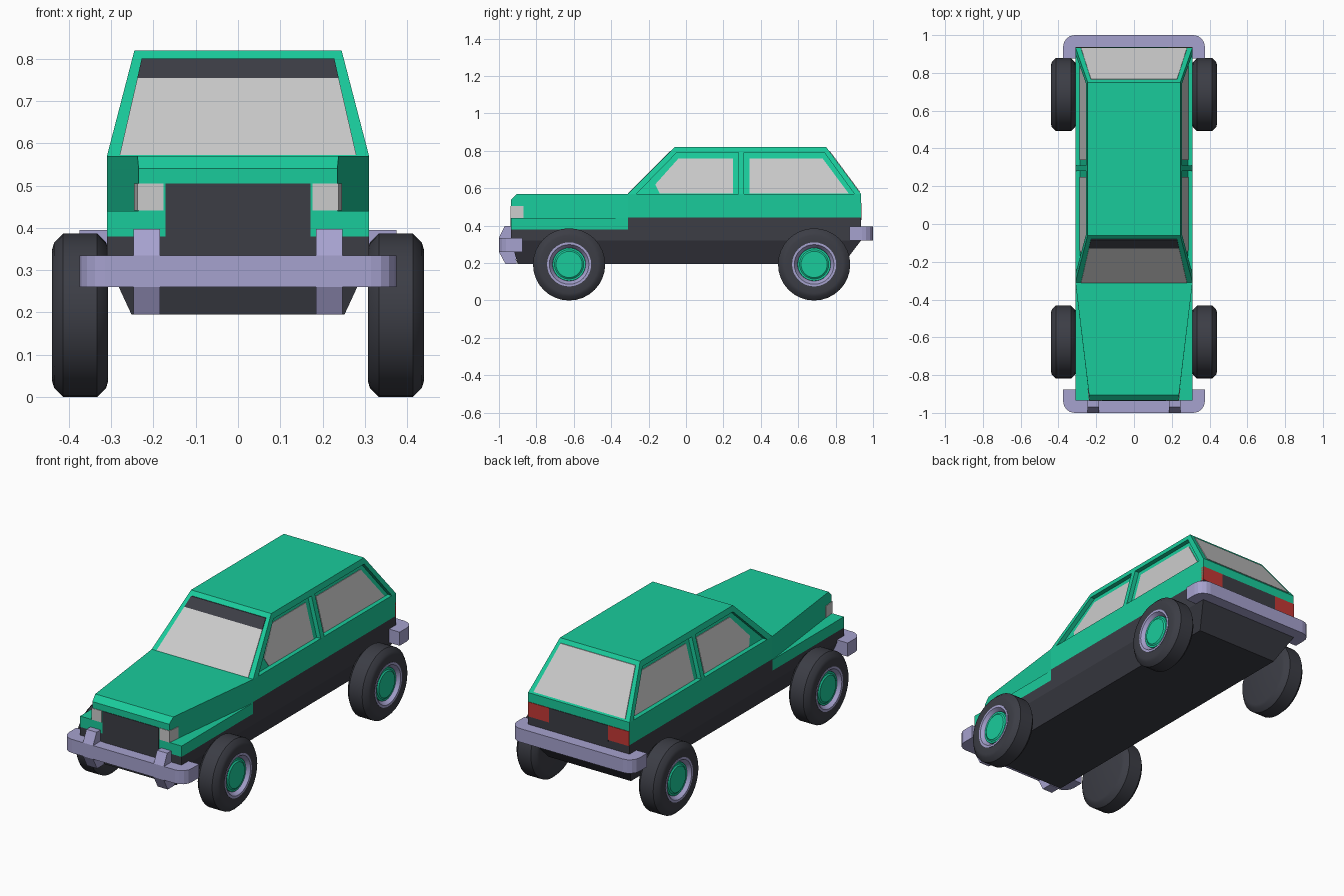
import bpy, bmesh, math

if "Cube" in bpy.data.objects:
    bpy.data.objects.remove(bpy.data.objects["Cube"])


def material(name, r, g, b):
    m = bpy.data.materials.new(name)
    m.diffuse_color = (r, g, b, 1)
    m.use_nodes = True
    m.node_tree.nodes["Principled BSDF"].inputs["Base Color"].default_value = m.diffuse_color
    return m


GREEN = material("green_paint", 0.01, 0.6, 0.33)
DARK = material("dark_trim", 0.045, 0.047, 0.06)
LILAC = material("lilac_metal", 0.38, 0.36, 0.62)
RED = material("red_lens", 0.55, 0.04, 0.035)


def loft(name, loops, mat=None, closed=False):
    """Skin a row of equal-length point loops; cap the ends unless closed."""
    bm = bmesh.new()
    rows = [[bm.verts.new(p) for p in loop] for loop in loops]
    n = len(rows[0])
    pairs = list(zip(rows, rows[1:])) + ([(rows[-1], rows[0])] if closed else [])
    for a, b in pairs:
        for i in range(n):
            j = (i + 1) % n
            bm.faces.new((a[i], a[j], b[j], b[i]))
    if not closed:
        bm.faces.new(rows[0])
        bm.faces.new(rows[-1])
    bmesh.ops.recalc_face_normals(bm, faces=bm.faces)
    me = bpy.data.meshes.new(name)
    bm.to_mesh(me)
    bm.free()
    ob = bpy.data.objects.new(name, me)
    bpy.context.collection.objects.link(ob)
    if mat:
        me.materials.append(mat)
    return ob


def rings(name, rows, mat):
    """Stack of trapezoids: z, front y, front half width, rear y, rear half width."""
    return loft(name, [[(-a, y0, z), (a, y0, z), (b, y1, z), (-b, y1, z)]
                       for z, y0, a, y1, b in rows], mat)


def box(name, x0, x1, y0, y1, z0, z1, mat=None):
    return loft(name, [[(x0, y0, z), (x1, y0, z), (x1, y1, z), (x0, y1, z)]
                       for z in (z0, z1)], mat)


def lathe(name, profile, x_sign, y, z, mat, n=32):
    """Turn (x, radius) profile around an axle."""
    ob = loft(name, [[(x_sign * x, y + r * math.cos(t * math.tau / n),
                       z + r * math.sin(t * math.tau / n)) for t in range(n)]
                     for x, r in profile], mat)
    bpy.ops.object.select_all(action='DESELECT')
    ob.select_set(True)
    bpy.context.view_layer.objects.active = ob
    bpy.ops.object.shade_smooth_by_angle(angle=math.radians(35))
    return ob


# Chassis and sills
rings("chassis", [(0.195, -0.90, 0.252, 0.84, 0.252),
                  (0.32, -0.935, 0.31, 0.935, 0.31),
                  (0.38, -0.935, 0.31, 0.935, 0.31)], DARK)
box("sill", -0.31, 0.31, -0.31, 0.935, 0.38, 0.445, DARK)

# Front fenders and tapered hood
box("front_fender", -0.31, 0.31, -0.935, -0.31, 0.38, 0.44, GREEN)
rings("hood", [(0.44, -0.935, 0.235, -0.31, 0.31),
               (0.54, -0.935, 0.235, -0.31, 0.31),
               (0.57, -0.905, 0.238, -0.31, 0.31)], GREEN)

# Cabin with tapered greenhouse
cabin = rings("cabin", [(0.445, -0.31, 0.31, 0.935, 0.31),
                        (0.57, -0.31, 0.31, 0.935, 0.31),
                        (0.82, -0.06, 0.245, 0.75, 0.245)], GREEN)

# Side windows: recess cut into the cabin, then glass inside it
WINDOWS = {
    "front": ([(-0.265, 0.57), (-0.05, 0.79), (0.28, 0.79), (0.28, 0.57)],
              [(-0.14, 0.572), (-0.165, 0.62), (-0.04, 0.76), (0.25, 0.76), (0.25, 0.572)]),
    "rear": ([(0.31, 0.57), (0.31, 0.79), (0.74, 0.79), (0.90, 0.57)],
             [(0.34, 0.572), (0.34, 0.76), (0.73, 0.76), (0.87, 0.572)]),
}


def on_side(pts, s, off):
    return [(s * (0.31 - 0.26 * (z - 0.57) + off), y, z) for y, z in pts]


for s in (1, -1):
    for name, (recess, glass) in WINDOWS.items():
        cutter = loft("window_cutter", [on_side(recess, s, -0.025), on_side(recess, s, 0.04)])
        cutter.hide_render = True
        mod = cabin.modifiers.new("recess", 'BOOLEAN')
        mod.operation = 'DIFFERENCE'
        mod.solver = 'EXACT'
        mod.object = cutter
        bpy.context.view_layer.objects.active = cabin
        bpy.ops.object.modifier_apply(modifier=mod.name)
        bpy.data.objects.remove(cutter)
        loft(name + "_side_glass", [on_side(glass, s, -0.028), on_side(glass, s, -0.022)])


# Windscreen, sun band and rear window
def pane(name, z0, w0, z1, w1, y_of, dy, mat=None):
    loft(name, [[(-w0, y_of(z0) + d, z0), (w0, y_of(z0) + d, z0),
                 (w1, y_of(z1) + d, z1), (-w1, y_of(z1) + d, z1)] for d in (-dy, dy)], mat)


def front_y(z):
    return -0.31 + (z - 0.57)


def rear_y(z):
    return 0.935 - 0.74 * (z - 0.57)


pane("windscreen", 0.572, 0.28, 0.755, 0.238, front_y, 0.004)
pane("sun_band", 0.755, 0.238, 0.80, 0.228, front_y, 0.004, DARK)
pane("rear_window", 0.58, 0.28, 0.80, 0.228, rear_y, 0.004)

# Grille, headlights, rear panel and tail lights
box("grille", -0.172, 0.172, -0.938, -0.92, 0.33, 0.505, DARK)
box("rear_panel", -0.18, 0.18, 0.92, 0.938, 0.43, 0.52, DARK)
for s in (1, -1):
    lamp = [(0.176, -0.938), (0.238, -0.938), (0.246, -0.87), (0.176, -0.87)]
    loft("headlight", [[(s * x, y, z) for x, y in lamp] for z in (0.441, 0.505)])
    box("tail_light", s * 0.18, s * 0.31, 0.92, 0.938, 0.44, 0.52, RED)


# Bumpers with rounded corners
def bumper(name, s, z0, z1):
    arc = [(0.315 + 0.06 * math.cos(a), 0.94 + 0.06 * math.sin(a))
           for a in [i * math.pi / 8 for i in range(5)]]
    half = [(0.375, 0.875)] + arc
    outline = half + [(-x, y) for x, y in reversed(half)]
    loft(name, [[(x, s * y, z) for x, y in outline] for z in (z0, z1)], LILAC)


bumper("front_bumper", -1, 0.26, 0.335)
bumper("rear_bumper", 1, 0.32, 0.395)

# Front bumper guards
GUARD = [(-1.0, 0.335), (-0.97, 0.397), (-0.93, 0.397), (-0.905, 0.195),
         (-0.965, 0.195), (-1.0, 0.26)]
for s in (1, -1):
    loft("bumper_guard", [[(s * x, y, z) for y, z in GUARD] for x in (0.185, 0.247)], LILAC)

# Wheels: tyre, rim ring and hub
TYRE = [(0.307, 0.155), (0.312, 0.172), (0.333, 0.193), (0.414, 0.193),
        (0.435, 0.172), (0.44, 0.155), (0.438, 0.116)]
RIM = [(0.40, 0.118), (0.44, 0.118), (0.44, 0.106), (0.42, 0.092), (0.41, 0.086)]
HUB = [(0.40, 0.09), (0.424, 0.088), (0.424, 0.078), (0.43, 0.07)]
for s in (1, -1):
    for where, y in (("front", -0.625), ("rear", 0.685)):
        # the tyre's outer cap sits deep so the rim reads as a dish
        lathe(where + "_tyre", TYRE + [(0.408, 0.112)], s, y, 0.193, DARK)
        lathe(where + "_rim", RIM, s, y, 0.193, LILAC)
        lathe(where + "_hub", HUB, s, y, 0.193, GREEN)
